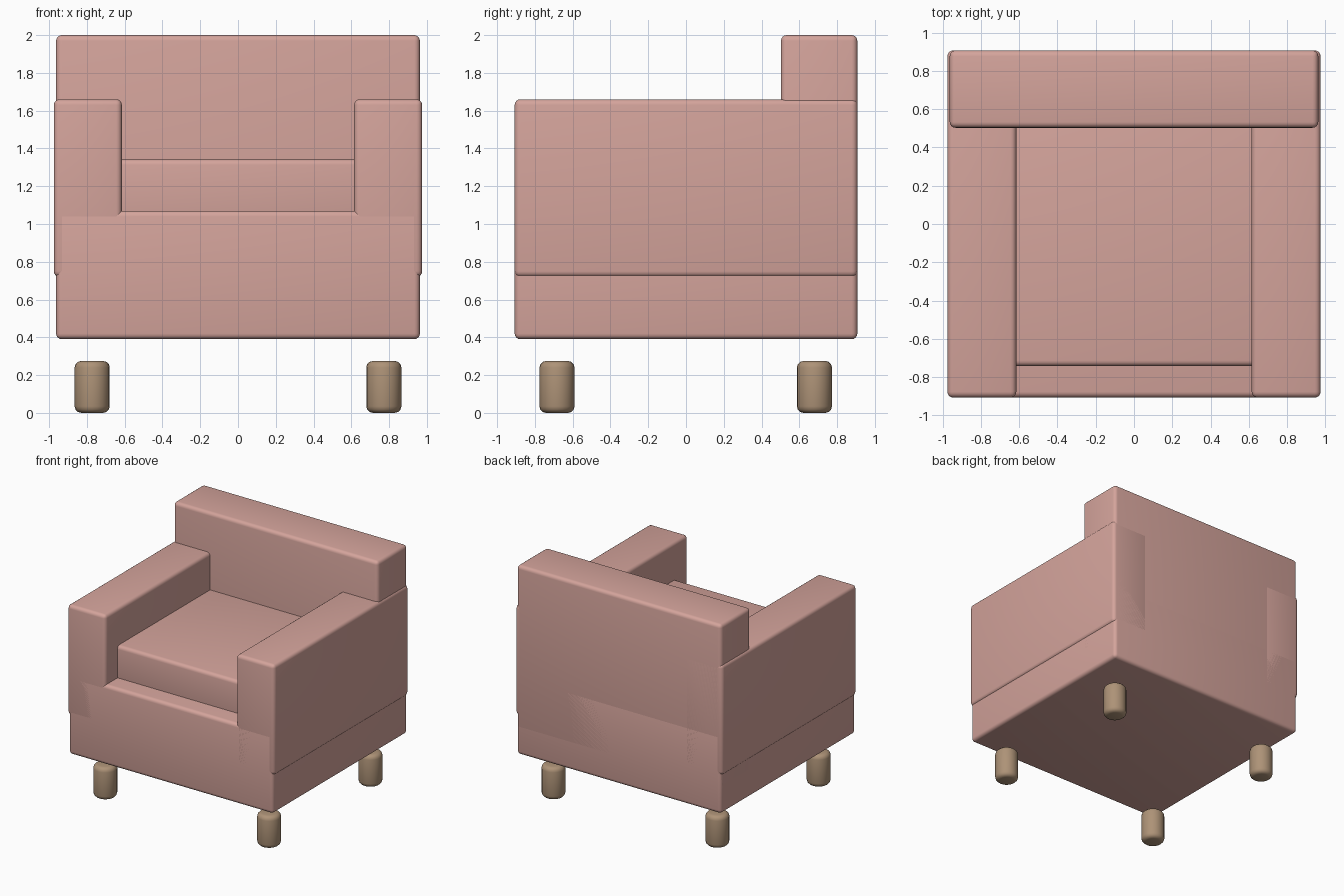
import bpy, math

if "Cube" in bpy.data.objects:
    bpy.data.objects.remove(bpy.data.objects["Cube"])


def material(name, rgb):
    m = bpy.data.materials.new(name)
    m.diffuse_color = (*rgb, 1)
    m.use_nodes = True
    m.node_tree.nodes["Principled BSDF"].inputs["Base Color"].default_value = m.diffuse_color
    return m


PINK = material("pink fabric", (0.66, 0.37, 0.33))
WOOD = material("brown wood", (0.42, 0.29, 0.185))


def finish(ob, name, mat, radius, segments):
    """Name, colour, round the edges and smooth."""
    ob.name = name
    ob.data.materials.append(mat)
    bev = ob.modifiers.new("rounding", "BEVEL")
    bev.width = radius
    bev.segments = segments
    bev.limit_method = "ANGLE"
    bev.angle_limit = math.radians(40)
    bpy.ops.object.modifier_apply(modifier=bev.name)
    bpy.ops.object.shade_smooth_by_angle(angle=math.radians(35))


def block(name, x, y, z):
    """Rounded box given by its (min, max) extents."""
    bpy.ops.mesh.primitive_cube_add(size=1, location=[sum(r) / 2 for r in (x, y, z)])
    ob = bpy.context.object
    ob.scale = [r[1] - r[0] for r in (x, y, z)]
    bpy.ops.object.transform_apply(location=False, rotation=False, scale=True)
    finish(ob, name, PINK, 0.03, 4)


# Upholstered body
block("base", (-0.963, 0.963), (-0.907, 0.907), (0.39, 1.07))
block("backrest", (-0.963, 0.963), (0.503, 0.907), (0.6, 2.0))
block("seat_cushion", (-0.66, 0.66), (-0.743, 0.56), (1.0, 1.343))

for side, s in (("left", -1), ("right", 1)):
    # Armrests, slightly proud of the base
    block(side + "_armrest", sorted((s * 0.615, s * 0.975)), (-0.907, 0.907), (0.72, 1.66))
    # Round legs standing free below the base
    for end, y in (("front", -0.683), ("back", 0.68)):
        bpy.ops.mesh.primitive_cylinder_add(vertices=20, radius=0.093, depth=0.275,
                                            location=(s * 0.772, y, 0.1375))
        finish(bpy.context.object, f"{end}_{side}_leg", WOOD, 0.035, 3)
